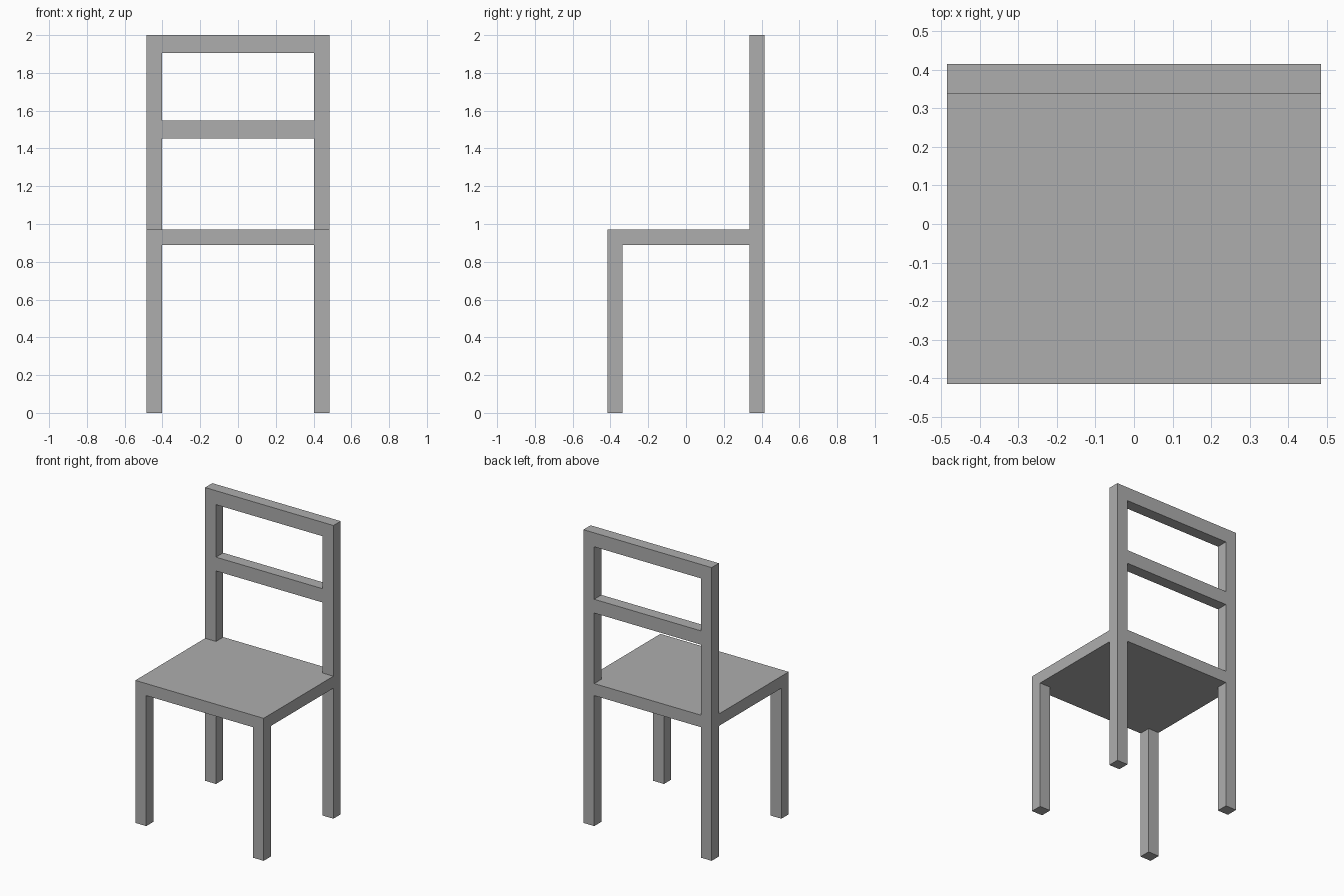
import bpy

if "Cube" in bpy.data.objects:
    bpy.data.objects.remove(bpy.data.objects["Cube"])

# Overall sizes
HX, HY = 0.484, 0.415          # half width, half depth
LX, LY = 0.082, 0.078          # post cross-section
SEAT_LOW, SEAT_TOP, TOP = 0.89, 0.972, 2.0

grey = bpy.data.materials.new("grey")
grey.diffuse_color = (0.42, 0.42, 0.42, 1)
grey.use_nodes = True
grey.node_tree.nodes["Principled BSDF"].inputs["Base Color"].default_value = grey.diffuse_color


def box(name, x, y, z):
    """Box spanning the (low, high) ranges on each axis."""
    bpy.ops.mesh.primitive_cube_add(size=1, location=[sum(r) / 2 for r in (x, y, z)])
    ob = bpy.context.object
    ob.name = name
    ob.scale = [r[1] - r[0] for r in (x, y, z)]
    bpy.ops.object.transform_apply(location=False, rotation=False, scale=True)
    ob.data.materials.append(grey)
    return ob


# Seat slab
box("seat", (-HX, HX), (-HY, HY), (SEAT_LOW, SEAT_TOP))

# Legs and back posts on both sides
front, back = (-HY, -HY + LY), (HY - LY, HY)
for side, x in (("left", (-HX, -HX + LX)), ("right", (HX - LX, HX))):
    box(f"front_leg_{side}", x, front, (0, SEAT_LOW))
    box(f"back_leg_{side}", x, back, (0, SEAT_LOW))
    box(f"back_post_{side}", x, back, (SEAT_TOP, TOP))

# Rails between the back posts
inner = (-HX + LX, HX - LX)
box("middle_rail", inner, back, (1.453, 1.547))
box("top_rail", inner, back, (1.905, TOP))
